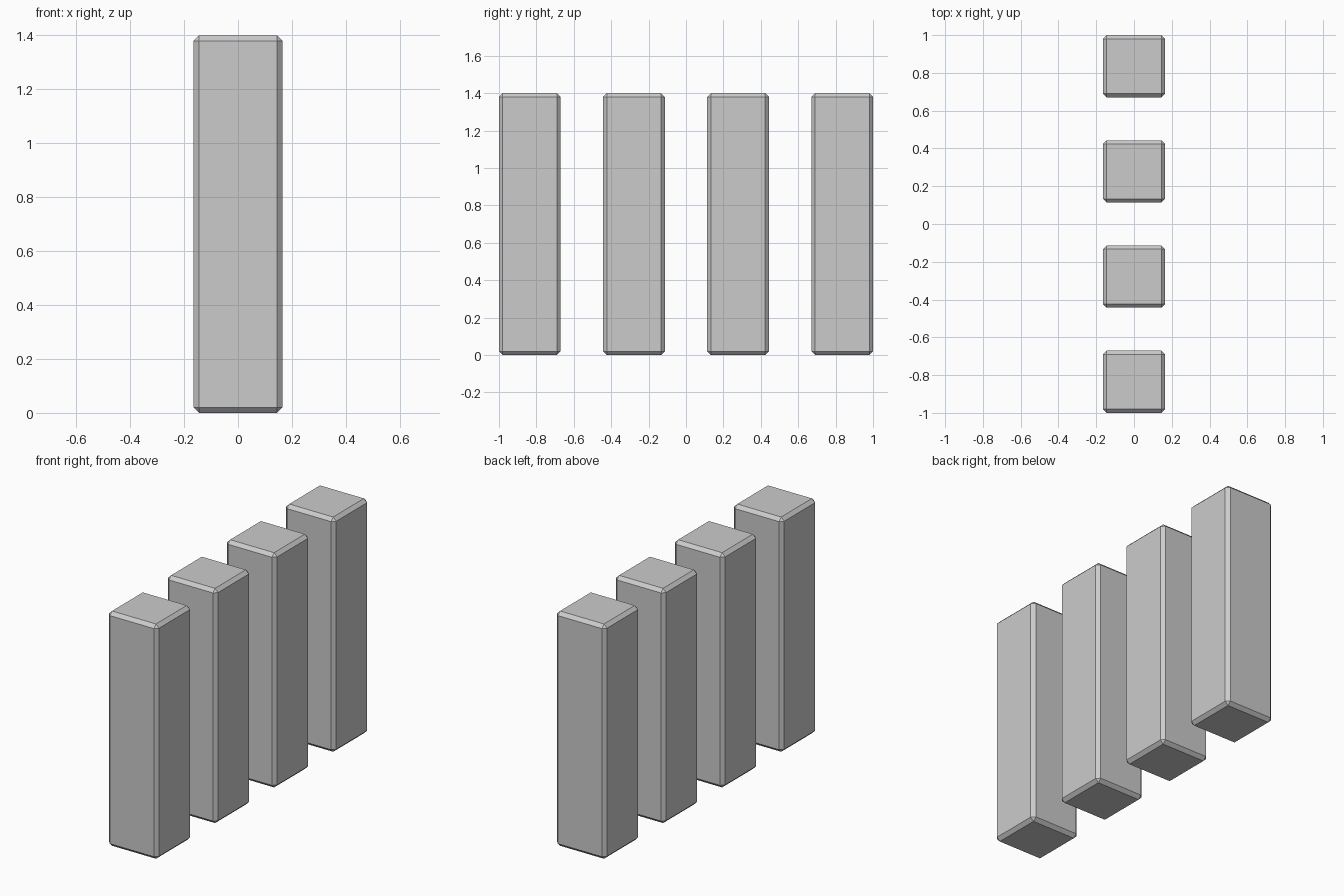
import bpy

if "Cube" in bpy.data.objects:
    bpy.data.objects.remove(bpy.data.objects["Cube"])

WIDTH, HEIGHT, CHAMFER = 0.33, 1.4, 0.02
FIRST_Y, COUNT = -0.835, 4
SPACING = -2 * FIRST_Y / (COUNT - 1)


def chamfered_post(name, y):
    bpy.ops.mesh.primitive_cube_add(size=1, location=(0, y, HEIGHT / 2))
    post = bpy.context.object
    post.name = name
    post.scale = (WIDTH, WIDTH, HEIGHT)
    bpy.ops.object.transform_apply(location=False, rotation=False, scale=True)
    # flat single-step chamfer on every edge
    bevel = post.modifiers.new("chamfer", 'BEVEL')
    bevel.width = CHAMFER
    bevel.segments = 1
    bevel.limit_method = 'NONE'


# row of four evenly spaced posts
for i in range(COUNT):
    chamfered_post(f"post_{i + 1}", FIRST_Y + i * SPACING)
